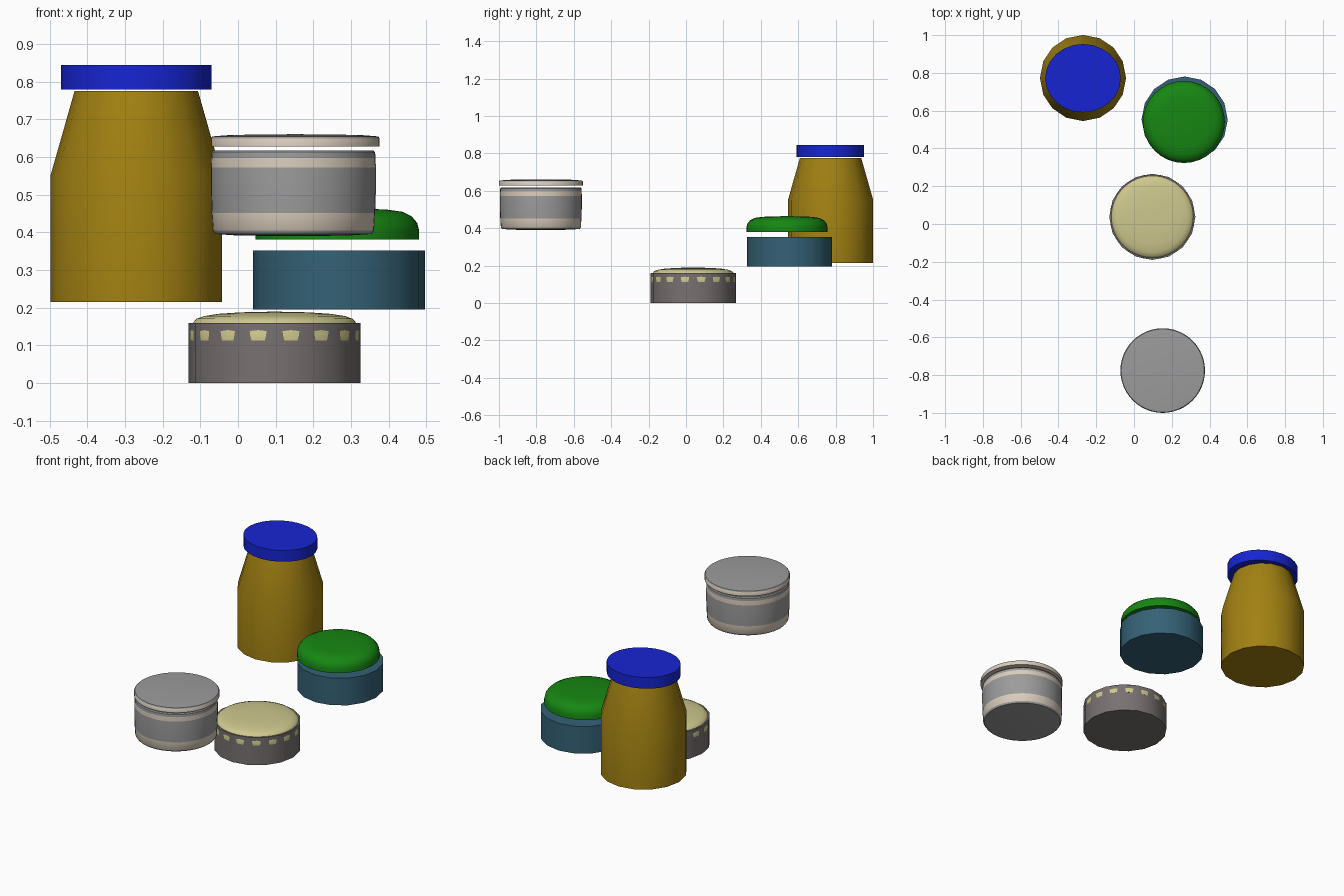
import bpy, bmesh, math

if "Cube" in bpy.data.objects:
    bpy.data.objects.remove(bpy.data.objects["Cube"])


def colour(name, rgb):
    m = bpy.data.materials.new(name)
    m.diffuse_color = (*rgb, 1)
    m.use_nodes = True
    m.node_tree.nodes["Principled BSDF"].inputs["Base Color"].default_value = m.diffuse_color
    return m


GOLD = colour("gold", (0.36, 0.22, 0.006))
BLUE = colour("blue", (0.008, 0.018, 0.65))
TEAL = colour("teal", (0.035, 0.12, 0.18))
GREEN = colour("green", (0.008, 0.24, 0.006))
TAUPE = colour("taupe", (0.19, 0.165, 0.165))
CREAM = colour("cream", (0.62, 0.58, 0.27))
BEIGE = colour("beige", (0.70, 0.61, 0.50))
GREY = colour("grey", (0.33, 0.33, 0.33))


def lathe(name, x, y, profile, mats, segs=16, bands=None, sy=1.0):
    """Spin (radius, z) points about z; bands = material index per profile step."""
    bm = bmesh.new()
    rings = []
    for r, z in profile:
        if r == 0:
            rings.append([bm.verts.new((0, 0, z))] * segs)
        else:
            rings.append([bm.verts.new((r * math.cos(a), sy * r * math.sin(a), z))
                          for a in (2 * math.pi * i / segs for i in range(segs))])
    for k in range(len(rings) - 1):
        lo, hi = rings[k], rings[k + 1]
        for i in range(segs):
            j = (i + 1) % segs
            quad = list(dict.fromkeys((lo[i], lo[j], hi[j], hi[i])))
            f = bm.faces.new(quad)
            f.material_index = bands[k] if bands else 0
    bmesh.ops.recalc_face_normals(bm, faces=bm.faces[:])
    me = bpy.data.meshes.new(name)
    bm.to_mesh(me)
    bm.free()
    for m in mats:
        me.materials.append(m)
    ob = bpy.data.objects.new(name, me)
    bpy.context.collection.objects.link(ob)
    ob.location = (x, y, 0)
    bpy.ops.object.select_all(action='DESELECT')
    ob.select_set(True)
    bpy.context.view_layer.objects.active = ob
    bpy.ops.object.shade_smooth_by_angle(angle=math.radians(40))
    return ob


# Tall gold jar with a slightly oval blue lid
lathe("tall_jar", -0.27, 0.773,
      [(0, 0.215), (0.228, 0.215), (0.228, 0.55), (0.164, 0.775), (0, 0.775)], [GOLD])
lathe("tall_jar_lid", -0.27, 0.772,
      [(0, 0.78), (0.2, 0.78), (0.2, 0.845), (0, 0.845)], [BLUE], segs=24, sy=0.905)

# Low teal tub with a domed green lid
lathe("teal_tub", 0.268, 0.553,
      [(0, 0.195), (0.228, 0.195), (0.228, 0.352), (0, 0.352)], [TEAL])
lathe("teal_tub_lid", 0.264, 0.54,
      [(0, 0.381), (0.217, 0.381), (0.217, 0.405), (0.212, 0.425), (0.197, 0.443),
       (0.172, 0.455), (0.13, 0.461), (0, 0.465)], [GREEN], segs=32)

# Flat taupe tub; the round cream lid pokes through its flat sides
lathe("taupe_tub", 0.097, 0.038,
      [(0, 0), (0.228, 0), (0.228, 0.16), (0, 0.16)], [TAUPE])
lathe("taupe_tub_lid", 0.097, 0.038,
      [(0, 0.113), (0.2245, 0.113), (0.2248, 0.138), (0.2215, 0.146), (0.217, 0.16),
       (0.207, 0.171), (0.187, 0.178), (0.15, 0.184), (0.09, 0.188), (0, 0.19)],
      [CREAM], segs=64)

# Grey canister with beige bands and a hovering lid
lathe("canister", 0.147, -0.776,
      [(0, 0.39), (0.15, 0.392), (0.208, 0.396), (0.214, 0.405), (0.217, 0.452),
       (0.219, 0.51), (0.219, 0.573), (0.218, 0.598), (0.217, 0.613), (0.212, 0.618),
       (0, 0.618)],
      [GREY, BEIGE], segs=48, bands=[0, 0, 0, 1, 0, 0, 1, 0, 0, 0])
lathe("canister_lid", 0.152, -0.776,
      [(0, 0.628), (0.224, 0.628), (0.224, 0.65), (0.22, 0.655), (0.17, 0.659), (0, 0.661)],
      [GREY, BEIGE], segs=48, bands=[1, 1, 0, 0, 0])
